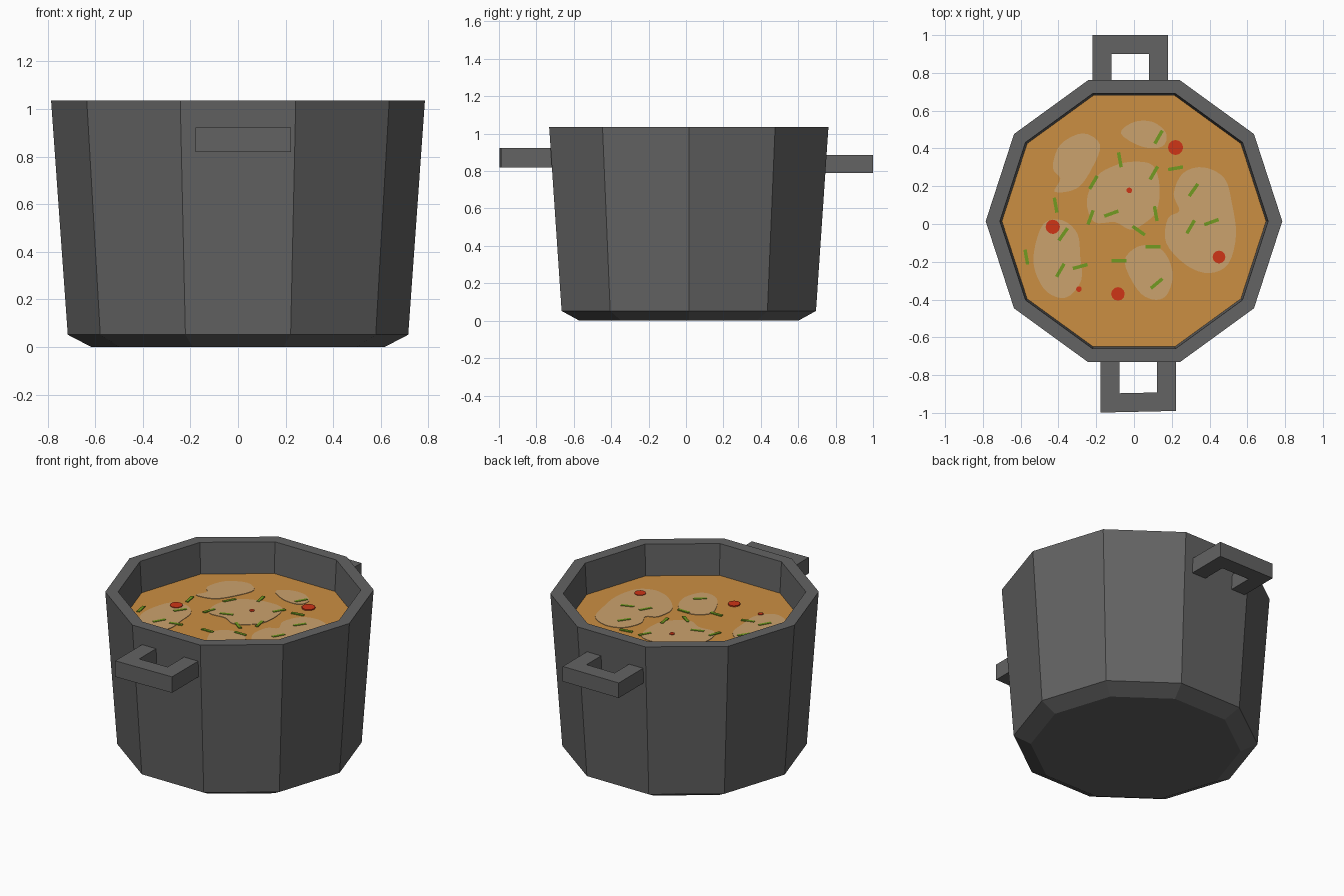
import bpy, bmesh, math
from mathutils import Vector

if "Cube" in bpy.data.objects:
    bpy.data.objects.remove(bpy.data.objects["Cube"])

CY = 0.015          # pot centre in y
SOUP_Z = 0.835


def material(name, rgb):
    m = bpy.data.materials.new(name)
    m.diffuse_color = (*rgb, 1)
    m.use_nodes = True
    m.node_tree.nodes["Principled BSDF"].inputs["Base Color"].default_value = m.diffuse_color
    return m


GREY = material("dark grey metal", (0.125, 0.125, 0.125))
ORANGE = material("orange broth", (0.60, 0.275, 0.055))
PALE = material("pale cream", (0.60, 0.36, 0.155))
GREEN = material("herb green", (0.17, 0.33, 0.015))
RED = material("chili red", (0.62, 0.035, 0.008))


def finish(bm, name, mat):
    bmesh.ops.recalc_face_normals(bm, faces=bm.faces)
    me = bpy.data.meshes.new(name)
    bm.to_mesh(me)
    bm.free()
    me.materials.append(mat)
    ob = bpy.data.objects.new(name, me)
    bpy.context.collection.objects.link(ob)
    return ob


def add_prism(bm, pts, z0, z1):
    """Extrude a flat outline from z0 up to z1."""
    lo = [bm.verts.new((x, y, z0)) for x, y in pts]
    hi = [bm.verts.new((x, y, z1)) for x, y in pts]
    n = len(pts)
    bm.faces.new(lo[::-1])
    bm.faces.new(hi)
    for i in range(n):
        j = (i + 1) % n
        bm.faces.new((lo[i], lo[j], hi[j], hi[i]))


def polygon(cx, cy, r, n):
    return [(cx + r * math.cos(math.tau * i / n), cy + r * math.sin(math.tau * i / n))
            for i in range(n)]


def smooth_loop(pts, steps=4):
    """Closed Catmull-Rom curve through the points."""
    out, n = [], len(pts)
    for i in range(n):
        a, b, c, d = (Vector(pts[(i + k) % n]) for k in (-1, 0, 1, 2))
        for s in range(steps):
            t = s / steps
            p = 0.5 * (2 * b + (c - a) * t + (2 * a - 5 * b + 4 * c - d) * t * t
                       + (3 * b - a - 3 * c + d) * t ** 3)
            out.append((p.x, p.y))
    return out


# Pot body: ten-sided, chamfered foot, thick rim, inner wall down to the soup
bm = bmesh.new()
profile = [(0.615, 0), (0.715, 0.052), (0.785, 1.035), (0.71, 1.035), (0.699, SOUP_Z)]
rings = [[bm.verts.new((x, y, z)) for x, y in polygon(0, CY, r, 10)] for r, z in profile]
bm.faces.new(rings[0][::-1])
for a, b in zip(rings, rings[1:]):
    for i in range(10):
        j = (i + 1) % 10
        bm.faces.new((a[i], a[j], b[j], b[i]))
finish(bm, "pot_body", GREY)

# Soup surface
bm = bmesh.new()
bm.faces.new([bm.verts.new((x, y, SOUP_Z)) for x, y in polygon(0, CY, 0.699, 10)])
soup = finish(bm, "soup", ORANGE)
if soup.data.polygons[0].normal.z < 0:
    soup.data.flip_normals()


# Handles: U-shaped bars with one end sunk in the pot wall
def handle(name, cx, side, end, z0, z1, tilt=0.0):
    outline = [(-0.2, 0.69), (-0.2, end), (0.2, end), (0.2, 0.69),
               (0.1, 0.69), (0.1, end - 0.1), (-0.1, end - 0.1), (-0.1, 0.69)]
    bm = bmesh.new()
    add_prism(bm, [(cx + x, side * y + tilt * x) for x, y in outline], z0, z1)
    finish(bm, name, GREY)


handle("front_handle", 0.022, -1, 0.994, 0.82, 0.923, 0.022)
handle("back_handle", -0.02, 1, 1.0, 0.79, 0.887)

# Pale cream patches floating on the soup
blobs = [
    [(-.42, .17), (-.30, .19), (-.22, .30), (-.18, .42), (-.27, .48), (-.39, .42),
     (-.43, .30), (-.39, .24)],
    [(-.07, .48), (0, .54), (.10, .54), (.17, .48), (.15, .41), (.04, .41)],
    [(-.25, .12), (-.20, .25), (-.10, .31), (0, .33), (.10, .31), (.135, .20), (.12, .07),
     (.05, 0), (-.02, -.03), (-.10, .01), (-.21, .01)],
    [(.21, .16), (.26, .27), (.37, .30), (.48, .24), (.52, .10), (.54, -.06), (.50, -.21),
     (.40, -.26), (.28, -.22), (.17, -.10), (.18, .03), (.24, .07)],
    [(-.53, -.15), (-.48, 0), (-.38, .02), (-.30, -.05), (-.285, -.17), (-.28, -.30),
     (-.36, -.39), (-.46, -.36), (-.52, -.26)],
    [(-.05, -.20), (.02, -.12), (.12, -.12), (.18, -.18), (.205, -.28), (.17, -.38),
     (.10, -.40), (.02, -.35)],
]
bm = bmesh.new()
for b in blobs:
    add_prism(bm, smooth_loop(b), SOUP_Z - 0.002, SOUP_Z + 0.003)
finish(bm, "cream_patches", PALE)

# Chopped herb strips: x, y, angle in degrees
herbs = [(.13, .46, 60), (-.075, .34, 100), (-.215, .22, 60), (.105, .27, 60), (.22, .295, 10),
         (.315, .18, 55), (-.415, .10, 100), (-.23, .035, 70), (-.12, .055, 20),
         (.115, .055, 100), (.025, -.035, 145), (-.375, -.055, 55), (.30, -.015, 60),
         (.41, .01, 20), (.10, -.12, 0), (-.08, -.195, 0), (-.39, -.245, 60),
         (-.285, -.225, 15), (-.57, -.175, 100), (.12, -.315, 40)]
bm = bmesh.new()
for x, y, deg in herbs:
    c, s = math.cos(math.radians(deg)), math.sin(math.radians(deg))
    add_prism(bm, [(x + u * c - v * s, y + u * s + v * c) for u, v in
                   ((-.04, -.009), (.04, -.009), (.04, .009), (-.04, .009))],
              SOUP_Z - 0.001, SOUP_Z + 0.006)
finish(bm, "herb_strips", GREEN)

# Chili slices: x, y, radius
bm = bmesh.new()
for x, y, r in [(.22, .405, .04), (-.43, -.015, .038), (.45, -.175, .034),
                (-.085, -.37, .036), (-.025, .178, .015), (-.292, -.345, .015)]:
    add_prism(bm, polygon(x, y, r, 12), SOUP_Z - 0.001, SOUP_Z + 0.007)
finish(bm, "chili_slices", RED)
